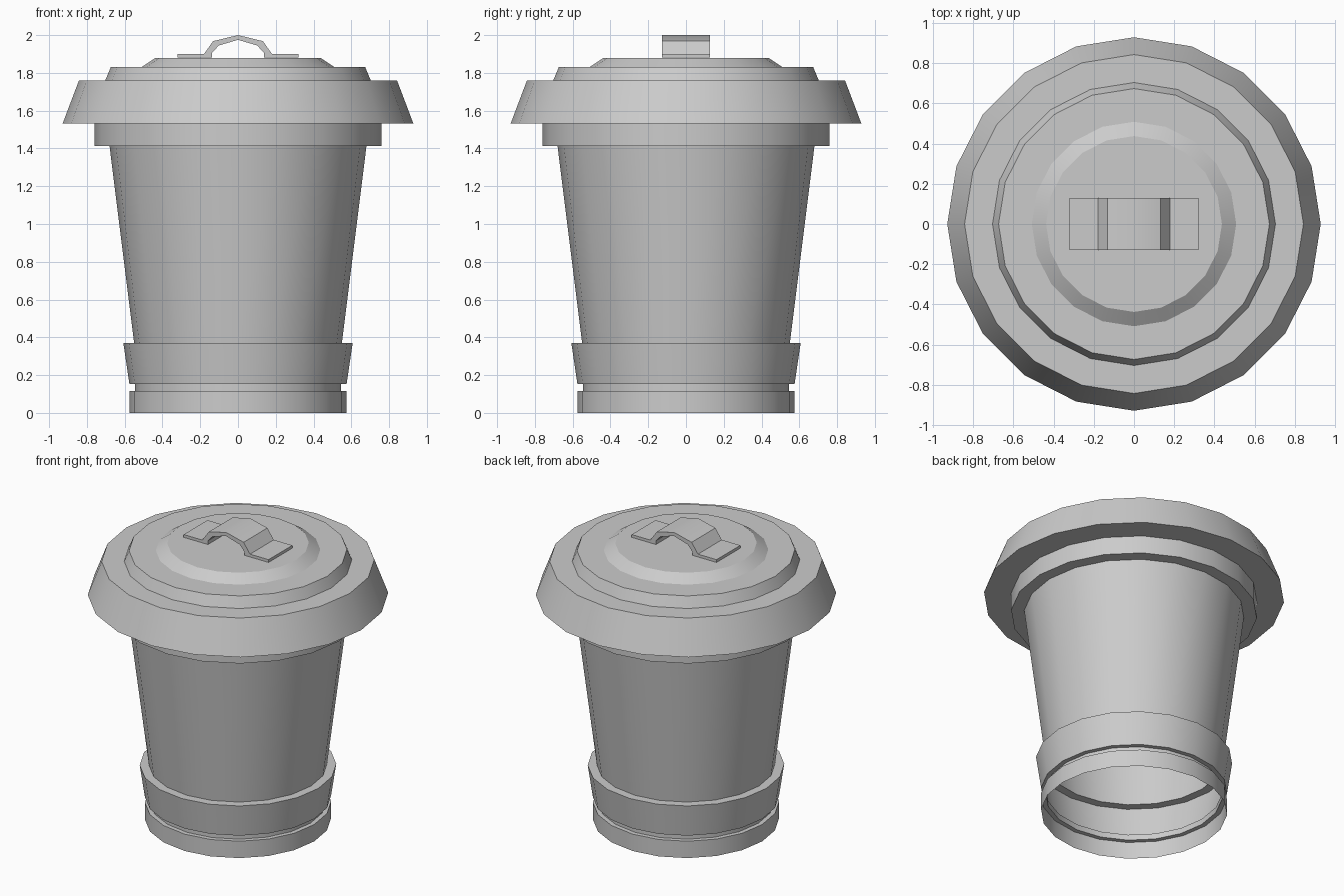
import bpy, bmesh, math

if "Cube" in bpy.data.objects:
    bpy.data.objects.remove(bpy.data.objects["Cube"])

SIDES = 20


def finish(name, bm):
    bmesh.ops.remove_doubles(bm, verts=bm.verts, dist=1e-5)
    bm.normal_update()
    mesh = bpy.data.meshes.new(name)
    bm.to_mesh(mesh)
    bm.free()
    obj = bpy.data.objects.new(name, mesh)
    bpy.context.collection.objects.link(obj)
    bpy.ops.object.select_all(action='DESELECT')
    bpy.context.view_layer.objects.active = obj
    obj.select_set(True)
    bpy.ops.object.shade_smooth_by_angle(angle=math.radians(30))
    return obj


def revolve(name, profile, cap=False):
    """Open shell from a bottom-to-top (radius, z) profile."""
    bm = bmesh.new()
    rings = []
    for r, z in profile:
        rings.append([bm.verts.new((r * math.cos(2 * math.pi * i / SIDES),
                                    r * math.sin(2 * math.pi * i / SIDES), z))
                      for i in range(SIDES)])
    for a, b in zip(rings, rings[1:]):
        for i in range(SIDES):
            j = (i + 1) % SIDES
            bm.faces.new((a[i], a[j], b[j], b[i]))
    if cap:
        bm.faces.new(rings[-1])
    return finish(name, bm)


# Base ring, open underneath, stepping in to the neck
revolve("base_ring", [(0.575, 0), (0.575, 0.115), (0.545, 0.115), (0.545, 0.153)])

# Flared band above the neck
revolve("lower_band", [(0.545, 0.153), (0.575, 0.153), (0.607, 0.37), (0.55, 0.37)])

# Tapered body with its upper collar
revolve("can_body", [(0.55, 0.37), (0.68, 1.412), (0.76, 1.412), (0.76, 1.533)])

# Stepped lid with overhanging skirt
revolve("lid", [(0.76, 1.533), (0.928, 1.533), (0.842, 1.76), (0.703, 1.76),
                (0.673, 1.832), (0.508, 1.832), (0.437, 1.88)], cap=True)

# Arched strap handle: half cross-section (outer and inner points), mirrored in x
outer = [(0.32, 1.90), (0.18, 1.90), (0.132, 1.968), (0, 2.0)]
inner = [(0.32, 1.881), (0.137, 1.881), (0.137, 1.906), (0.102, 1.945), (0, 1.975)]
section = (outer + [(-x, z) for x, z in outer[-2::-1]]
           + [(-x, z) for x, z in inner] + inner[-2::-1])
bm = bmesh.new()
face = bm.faces.new([bm.verts.new((x, -0.128, z)) for x, z in section])
ext = bmesh.ops.extrude_face_region(bm, geom=[face], use_keep_orig=True)
bmesh.ops.translate(bm, vec=(0, 0.256, 0),
                    verts=[v for v in ext["geom"] if isinstance(v, bmesh.types.BMVert)])
bmesh.ops.recalc_face_normals(bm, faces=bm.faces)
finish("lid_handle", bm)
